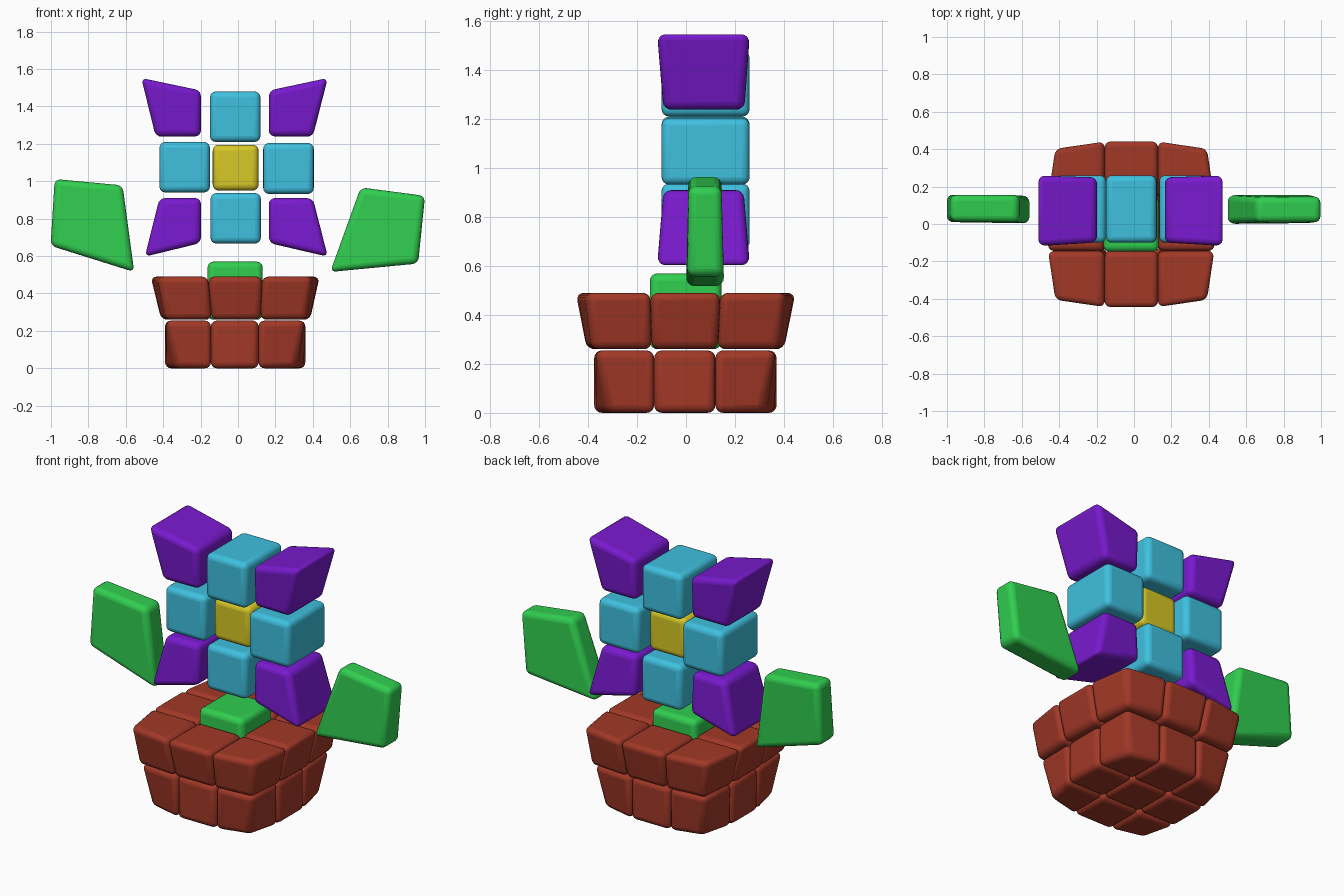
import bpy, bmesh

if "Cube" in bpy.data.objects:
    bpy.data.objects.remove(bpy.data.objects["Cube"])


def material(name, rgb):
    m = bpy.data.materials.new(name)
    m.diffuse_color = (*rgb, 1)
    m.use_nodes = True
    m.node_tree.nodes["Principled BSDF"].inputs["Base Color"].default_value = m.diffuse_color
    return m


RED = material("terracotta", (0.36, 0.04, 0.02))
GREEN = material("leaf green", (0.03, 0.62, 0.08))
BLUE = material("sky blue", (0.05, 0.53, 0.74))
PURPLE = material("violet", (0.19, 0.01, 0.62))
YELLOW = material("pollen yellow", (0.68, 0.58, 0.02))


def block(name, quad_a, quad_b, mat, bevel=0.032):
    """Rounded six-sided block lofted between two matching quads."""
    bm = bmesh.new()
    a = [bm.verts.new(p) for p in quad_a]
    b = [bm.verts.new(p) for p in quad_b]
    bm.faces.new(a)
    bm.faces.new(b)
    for i in range(4):
        j = (i + 1) % 4
        bm.faces.new((a[i], a[j], b[j], b[i]))
    bmesh.ops.recalc_face_normals(bm, faces=bm.faces)
    me = bpy.data.meshes.new(name)
    bm.to_mesh(me)
    bm.free()
    me.materials.append(mat)
    ob = bpy.data.objects.new(name, me)
    bpy.context.collection.objects.link(ob)
    mod = ob.modifiers.new("rounding", 'BEVEL')
    mod.width = bevel
    mod.segments = 4
    mod.limit_method = 'NONE'
    for o in bpy.context.selected_objects:
        o.select_set(False)
    ob.select_set(True)
    bpy.context.view_layer.objects.active = ob
    bpy.ops.object.shade_smooth_by_angle()
    return ob


def upright(name, pts, mat, bevel=0.032):
    """Block from a front outline; each point is (x, z, y_front, y_back)."""
    return block(name, [(x, y0, z) for x, z, y0, y1 in pts],
                 [(x, y1, z) for x, z, y0, y1 in pts], mat, bevel)


def box(name, x0, x1, y0, y1, z0, z1, mat, bevel=0.032):
    pts = [(x0, z0), (x1, z0), (x1, z1), (x0, z1)]
    return upright(name, [(x, z, y0, y1) for x, z in pts], mat, bevel)


# Pot: two 3x3 layers of blocks; each level = z, x lines, y lines, corner pull
def pot_point(level, i, j):
    z, xs, ys, pull = level
    x, y = xs[i], ys[j]
    if i in (0, 3) and j in (0, 3):
        x += pull if i == 0 else -pull
        y += pull if j == 0 else -pull
    return (x, y, z)


def pot_layer(name, low, high, hollow):
    for i in range(3):
        for j in range(3):
            if hollow and i == j == 1:
                continue
            ring = [(i, j), (i + 1, j), (i + 1, j + 1), (i, j + 1)]
            block(f"{name}_{i}{j}", [pot_point(low, *c) for c in ring],
                  [pot_point(high, *c) for c in ring], RED)


pot_layer("pot_base",
          (0.0, (-.39, -.145, .11, .36), (-.375, -.13, .12, .37), .05),
          (0.255, (-.39, -.145, .11, .36), (-.375, -.13, .12, .37), .003), False)
pot_layer("pot_rim",
          (0.26, (-.41, -.14, .12, .385), (-.405, -.14, .13, .40), .02),
          (0.49, (-.467, -.16, .13, .436), (-.45, -.145, .14, .447), .042), True)

# Stem block standing in the pot
box("stem", -.163, .132, -.148, .145, .26, .57, GREEN)

# Flower centre and four straight petals
box("flower_centre", -.135, .11, -.045, .20, .95, 1.195, YELLOW)
for name, x0, x1, z0, z1 in (("petal_top", -.15, .12, 1.21, 1.48),
                             ("petal_left", -.42, -.15, .94, 1.21),
                             ("petal_right", .135, .405, .932, 1.205),
                             ("petal_bottom", -.147, .122, .667, .937)):
    box(name, x0, x1, -.10, .26, z0, z1, BLUE)

# Four flared corner petals, outer tips stretched outwards
for side, inner, mid, tip in (("left", -.198, -.44, -.517),
                              ("right", .165, .40, .48)):
    upright(f"petal_upper_{side}",
            [(inner, 1.24, -.09, .24), (mid, 1.238, -.092, .237),
             (tip, 1.552, -.12, .262), (inner, 1.485, -.10, .25)], PURPLE)
    mid = -.42 if side == "left" else mid
    tip = -.498 if side == "left" else tip
    upright(f"petal_lower_{side}",
            [(inner, .91, -.09, .235), (mid, .91, -.092, .235),
             (tip, .597, -.12, .262), (inner, .67, -.10, .25)], PURPLE)

# Thin leaves on both sides
upright("leaf_left", [(-1.002, .655, .01, .157), (-.555, .515, .003, .15),
                      (-.617, .978, .01, .155), (-.98, 1.012, .015, .155)], GREEN)
upright("leaf_right", [(.493, .515, .0, .155), (.963, .56, .005, .155),
                       (1.0, .922, .01, .145), (.656, .967, .01, .145)], GREEN)
